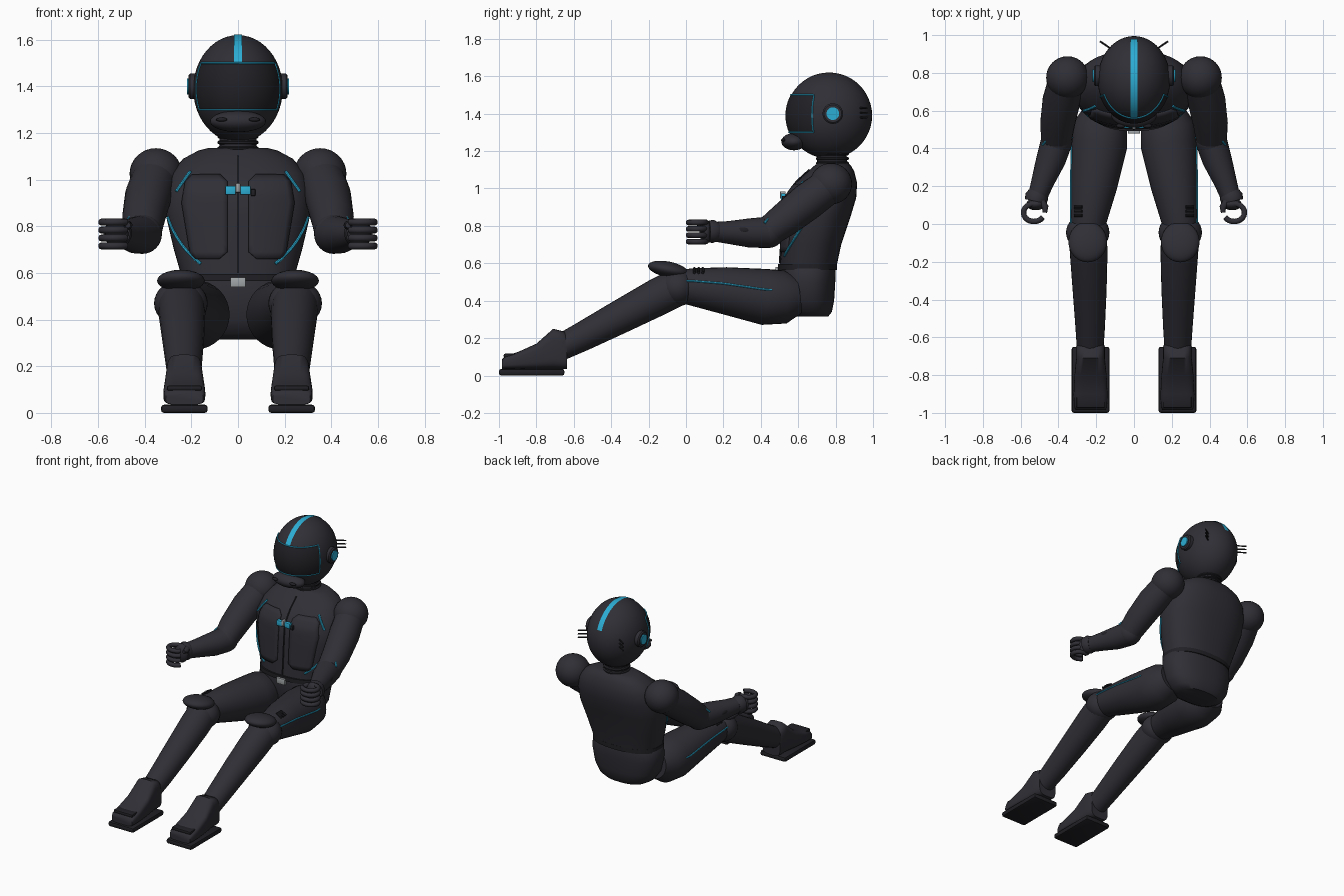
import bpy, bmesh, math
from mathutils import Vector, Matrix

if "Cube" in bpy.data.objects:
    bpy.data.objects.remove(bpy.data.objects["Cube"])


def material(name, r, g, b):
    m = bpy.data.materials.new(name)
    m.use_nodes = True
    m.diffuse_color = (r, g, b, 1)
    m.node_tree.nodes["Principled BSDF"].inputs["Base Color"].default_value = (r, g, b, 1)
    return m


SUIT = material("charcoal", 0.028, 0.028, 0.036)
DARK = material("black", 0.015, 0.015, 0.019)
CYAN = material("cyan", 0.025, 0.42, 0.66)
GREY = material("silver grey", 0.36, 0.38, 0.39)


def finish(name, bm, mat, angle=40):
    bmesh.ops.recalc_face_normals(bm, faces=bm.faces)
    me = bpy.data.meshes.new(name)
    bm.to_mesh(me)
    bm.free()
    me.materials.append(mat)
    ob = bpy.data.objects.new(name, me)
    bpy.context.collection.objects.link(ob)
    bpy.ops.object.select_all(action="DESELECT")
    ob.select_set(True)
    bpy.context.view_layer.objects.active = ob
    bpy.ops.object.shade_smooth_by_angle(angle=math.radians(angle))
    return ob


def loft(name, rings, mat, closed=True, angle=40):
    bm = bmesh.new()
    rows = [[bm.verts.new(p) for p in ring] for ring in rings]
    n = len(rows[0])
    for a, b in zip(rows, rows[1:]):
        for i in range(n if closed else n - 1):
            j = (i + 1) % n
            bm.faces.new((a[i], a[j], b[j], b[i]))
    if closed:
        bm.faces.new(rows[0])
        bm.faces.new(rows[-1])
    return finish(name, bm, mat, angle)


def limb(name, pts, radii, mat=SUIT, sides=24):
    """Round tube along a path with a radius at each point."""
    pts = [Vector(p) for p in pts]
    if not isinstance(radii, (list, tuple)):
        radii = [radii] * len(pts)
    rings, n = [], None
    for i, (p, r) in enumerate(zip(pts, radii)):
        t = (pts[min(i + 1, len(pts) - 1)] - pts[max(i - 1, 0)]).normalized()
        n = t.orthogonal() if n is None else n - t * n.dot(t)
        n.normalize()
        b = t.cross(n)
        turn = [math.tau * k / sides for k in range(sides)]
        rings.append([p + r * (math.cos(a) * n + math.sin(a) * b) for a in turn])
    return loft(name, rings, mat)


def ball(name, loc, radii, mat=SUIT, tilt=0, segs=32):
    bm = bmesh.new()
    m = Matrix.Translation(loc) @ Matrix.Rotation(tilt, 4, "X") @ Matrix.Diagonal((*radii, 1))
    bmesh.ops.create_uvsphere(bm, u_segments=segs, v_segments=segs // 2, radius=1, matrix=m)
    return finish(name, bm, mat)


def box(name, loc, size, mat=SUIT, bevel=0.004):
    bm = bmesh.new()
    bmesh.ops.create_cube(bm, size=1, matrix=Matrix.Translation(loc) @ Matrix.Diagonal((*size, 1)))
    bmesh.ops.bevel(bm, geom=bm.edges[:], offset=bevel, segments=2, affect="EDGES", profile=0.5)
    return finish(name, bm, mat)


def lookup(table, z):
    """Linear interpolation of table rows keyed by their first number."""
    for a, b in zip(table, table[1:]):
        if z <= b[0]:
            f = max(0, (z - a[0]) / (b[0] - a[0]))
            return [u + (v - u) * f for u, v in zip(a[1:], b[1:])]
    return table[-1][1:]


def oval(cy, rx, ry, z, p, n=48):
    pts = []
    for k in range(n):
        c, s = math.cos(math.tau * k / n), math.sin(math.tau * k / n)
        pts.append((rx * math.copysign(abs(c) ** (2 / p), c), cy + ry * math.copysign(abs(s) ** (2 / p), s), z))
    return pts


# Torso and pelvis: height, centre y, half width, half depth
POWER = 2.4
TORSO = [(0.56, 0.65, 0.235, 0.15), (0.7, 0.67, 0.275, 0.16), (0.85, 0.70, 0.31, 0.18),
         (0.95, 0.72, 0.31, 0.19), (1.03, 0.75, 0.285, 0.165), (1.09, 0.775, 0.235, 0.125),
         (1.125, 0.785, 0.17, 0.095), (1.135, 0.785, 0.13, 0.08)]
PELVIS = [(0.315, 0.67, 0.15, 0.09), (0.34, 0.66, 0.195, 0.12), (0.4, 0.65, 0.235, 0.142),
          (0.5, 0.65, 0.255, 0.148), (0.57, 0.65, 0.25, 0.15), (0.59, 0.65, 0.235, 0.145)]
loft("torso", [oval(cy, rx, ry, z, POWER) for z, cy, rx, ry in TORSO], SUIT)
loft("pelvis", [oval(cy, rx, ry, z, POWER) for z, cy, rx, ry in PELVIS], SUIT)
loft("belt", [oval(0.65, 0.248, 0.158, z, POWER) for z in (0.565, 0.595)], DARK)


def chest(x, z, lift=0.0):
    cy, rx, ry = lookup(TORSO, z)
    return (x, cy - ry * max(0, 1 - (abs(x) / rx) ** POWER) ** (1 / POWER) - lift, z)


def steps(a, b, n):
    return [a + (b - a) * i / n for i in range(n + 1)]


# Jacket front
limb("zip", [chest(0, z, 0.002) for z in steps(0.6, 1.1, 16)], 0.005, DARK, 8)
box("belt_buckle", (0, 0.488, 0.56), (0.066, 0.02, 0.042), GREY)
box("clasp_centre", (0, 0.518, 0.965), (0.02, 0.03, 0.04), GREY)
box("clasp_tab", (0.065, 0.522, 0.945), (0.02, 0.02, 0.03), DARK)
EDGES = [(0.66, 0.08, 0.185), (0.69, 0.045, 0.205), (0.9, 0.045, 0.24), (0.99, 0.045, 0.225), (1.02, 0.075, 0.195)]
for s, side in ((1, "left"), (-1, "right")):
    box(side + "_clasp", (s * 0.032, 0.521, 0.955), (0.044, 0.026, 0.038), CYAN)
    rows = [[chest(s * x, z, 0.002) for x in steps(*lookup(EDGES, z), 8)] for z in steps(0.66, 1.02, 12)]
    panel = loft(side + "_chest_panel", rows, SUIT, closed=False)
    mod = panel.modifiers.new("thickness", "SOLIDIFY")
    mod.thickness, mod.offset = 0.012, 0
    trim = []
    for t in steps(0, 1, 14):
        a, b, c = (1 - t) ** 2, 2 * t * (1 - t), t * t
        trim.append(chest(s * (a * 0.3 + b * 0.265 + c * 0.16), a * 0.84 + b * 0.72 + c * 0.64, 0.002))
    limb(side + "_waist_trim", trim, 0.007, CYAN, 8)
    limb(side + "_shoulder_trim", [chest(s * (0.205 + 0.06 * t), 1.035 - 0.085 * t, 0.003) for t in steps(0, 1, 6)],
         0.007, CYAN, 8)

# Neck with ribs
limb("neck", [(0, 0.785, 1.1), (0, 0.775, 1.22)], 0.08)
for z in (1.135, 1.16, 1.185):
    limb("neck_rib", [(0, 0.783, z - 0.009), (0, 0.783, z - 0.004), (0, 0.783, z + 0.004), (0, 0.783, z + 0.009)],
         [0.08, 0.088, 0.088, 0.08], DARK)

# Helmet
HEAD, SIZE = Vector((0, 0.765, 1.39)), (0.192, 0.23, 0.23)
ball("helmet", HEAD, SIZE, segs=48)
ball("chin_guard", (0, 0.577, 1.25), (0.12, 0.067, 0.046))


def on_head(az, z, grow):
    s = math.sqrt(1 - ((z - HEAD.z) / SIZE[2]) ** 2) * grow
    return (SIZE[0] * s * math.sin(az), HEAD.y - SIZE[1] * s * math.cos(az), z)


WIDE = math.radians(67)
loft("visor", [[on_head(a, z, 1.015) for a in steps(-WIDE, WIDE, 32)] for z in steps(1.3, 1.5, 10)],
     DARK, closed=False)
rim = [on_head(a, 1.5, 1.015) for a in steps(-WIDE, WIDE, 24)]
rim += [on_head(WIDE, z, 1.015) for z in steps(1.49, 1.31, 8)]
rim += [on_head(a, 1.3, 1.015) for a in steps(WIDE, -WIDE, 24)]
rim += [on_head(-WIDE, z, 1.015) for z in steps(1.31, 1.5, 8)]
limb("visor_rim", rim, 0.004, CYAN, 8)
band = []
for e in steps(math.radians(29), math.radians(157), 32):
    band.append([(x, HEAD.y - 0.233 * math.cos(e), HEAD.z + 0.232 * math.sin(e)) for x in (-0.018, 0, 0.018)])
loft("helmet_stripe", band, CYAN, closed=False)

for s, side in ((1, "left"), (-1, "right")):
    # Helmet fittings
    ear = lambda x: (s * x, 0.785, 1.4)
    limb(side + "_ear_pod", [ear(0.17), ear(0.205), ear(0.212)], [0.055, 0.055, 0.047])
    limb(side + "_ear_light", [ear(0.2), ear(0.219)], 0.034, CYAN)
    ball(side + "_chin_vent", (s * 0.07, 0.52, 1.258), (0.025, 0.012, 0.009), DARK, segs=16)
    for z in (1.38, 1.405, 1.43):
        limb(side + "_rear_fin", [(s * 0.11, 0.92, z), (s * 0.18, 0.967, z)], 0.005, DARK, 8)

    # Arm
    ball(side + "_shoulder", (s * 0.352, 0.775, 1.025), (0.113, 0.113, 0.11))
    limb(side + "_upper_arm", [(s * 0.355, 0.77, 1.02), (s * 0.385, 0.65, 0.93), (s * 0.405, 0.53, 0.835),
                               (s * 0.41, 0.45, 0.775)], [0.095, 0.1, 0.092, 0.082])
    ball(side + "_elbow", (s * 0.41, 0.44, 0.768), (0.084, 0.088, 0.086))
    limb(side + "_forearm", [(s * 0.412, 0.43, 0.765), (s * 0.44, 0.34, 0.762), (s * 0.485, 0.22, 0.765),
                             (s * 0.515, 0.13, 0.77)], [0.083, 0.078, 0.06, 0.05])
    ball(side + "_forearm_plate", (s * 0.508, 0.27, 0.775), (0.022, 0.075, 0.025), DARK)
    limb(side + "_elbow_trim", [(s * 0.44, 0.46, 0.853), (s * 0.465, 0.44, 0.838), (s * 0.484, 0.42, 0.815)],
         0.006, CYAN, 8)

    # Gripping hand
    limb(side + "_cuff", [(s * 0.508, 0.165, 0.768), (s * 0.515, 0.145, 0.77), (s * 0.52, 0.12, 0.77)],
         [0.052, 0.062, 0.058])
    ball(side + "_palm", (s * 0.52, 0.105, 0.768), (0.05, 0.032, 0.066))
    for z in (0.716, 0.75, 0.784, 0.818):
        arc = [math.radians(a) for a in steps(110, -150, 16)]
        limb(side + "_finger", [(s * (0.53 + 0.055 * math.cos(a)), 0.06 + 0.047 * math.sin(a), z) for a in arc],
             0.015, sides=10)
    limb(side + "_thumb", [(s * 0.49, 0.12, 0.8), (s * 0.47, 0.09, 0.805), (s * 0.472, 0.06, 0.805)],
         [0.02, 0.018, 0.012], sides=12)

    # Thigh, with side piping and ribs
    THIGH = [(-0.07, 0.245, 0.475, 0.08), (0.02, 0.242, 0.475, 0.098), (0.2, 0.215, 0.455, 0.125),
             (0.42, 0.185, 0.42, 0.15), (0.53, 0.178, 0.42, 0.142), (0.6, 0.17, 0.43, 0.1)]
    limb(side + "_thigh", [(s * x, y, z) for y, x, z, r in THIGH], [r for *_, r in THIGH], sides=32)
    piping = []
    for y in steps(0.0, 0.46, 14):
        x, z, r = lookup(THIGH, y)
        a = 0.33 - 0.15 * y
        piping.append((s * (x + r * math.cos(a)), y, z + r * math.sin(a)))
    limb(side + "_thigh_piping", piping, 0.005, CYAN, 8)
    for y in (0.045, 0.068, 0.09):
        limb(side + "_thigh_rib", [(s * 0.275, y, 0.573), (s * 0.315, y, 0.55)], 0.008, DARK, 8)

    # Knee and shin
    ball(side + "_knee", (s * 0.245, -0.045, 0.47), (0.115, 0.1, 0.1))
    ball(side + "_knee_pad", (s * 0.245, -0.095, 0.567), (0.102, 0.11, 0.042), tilt=-0.2)
    limb(side + "_shin", [(s * 0.245, -0.04, 0.475), (s * 0.24, -0.15, 0.42), (s * 0.235, -0.35, 0.315),
                          (s * 0.232, -0.55, 0.21), (s * 0.232, -0.67, 0.15)], [0.1, 0.1, 0.09, 0.078, 0.07])

    # Boot: y, top height, half width
    rings = []
    for y, top, w in ((-0.635, 0.21, 0.07), (-0.65, 0.235, 0.076), (-0.71, 0.25, 0.076), (-0.8, 0.17, 0.085),
                      (-0.9, 0.125, 0.09), (-0.965, 0.105, 0.088), (-0.985, 0.085, 0.08)):
        h = (top - 0.035) / 2
        rings.append([(s * 0.23 + x, y, 0.035 + h + v) for x, v, _ in oval(0, w, h, 0, 4, 32)])
    loft(side + "_boot", rings, SUIT, angle=50)
    box(side + "_toe_cap", (s * 0.23, -0.94, 0.106), (0.15, 0.07, 0.022), DARK, 0.008)
    box(side + "_sole", (s * 0.23, -0.825, 0.0175), (0.2, 0.35, 0.035), DARK, 0.012)
